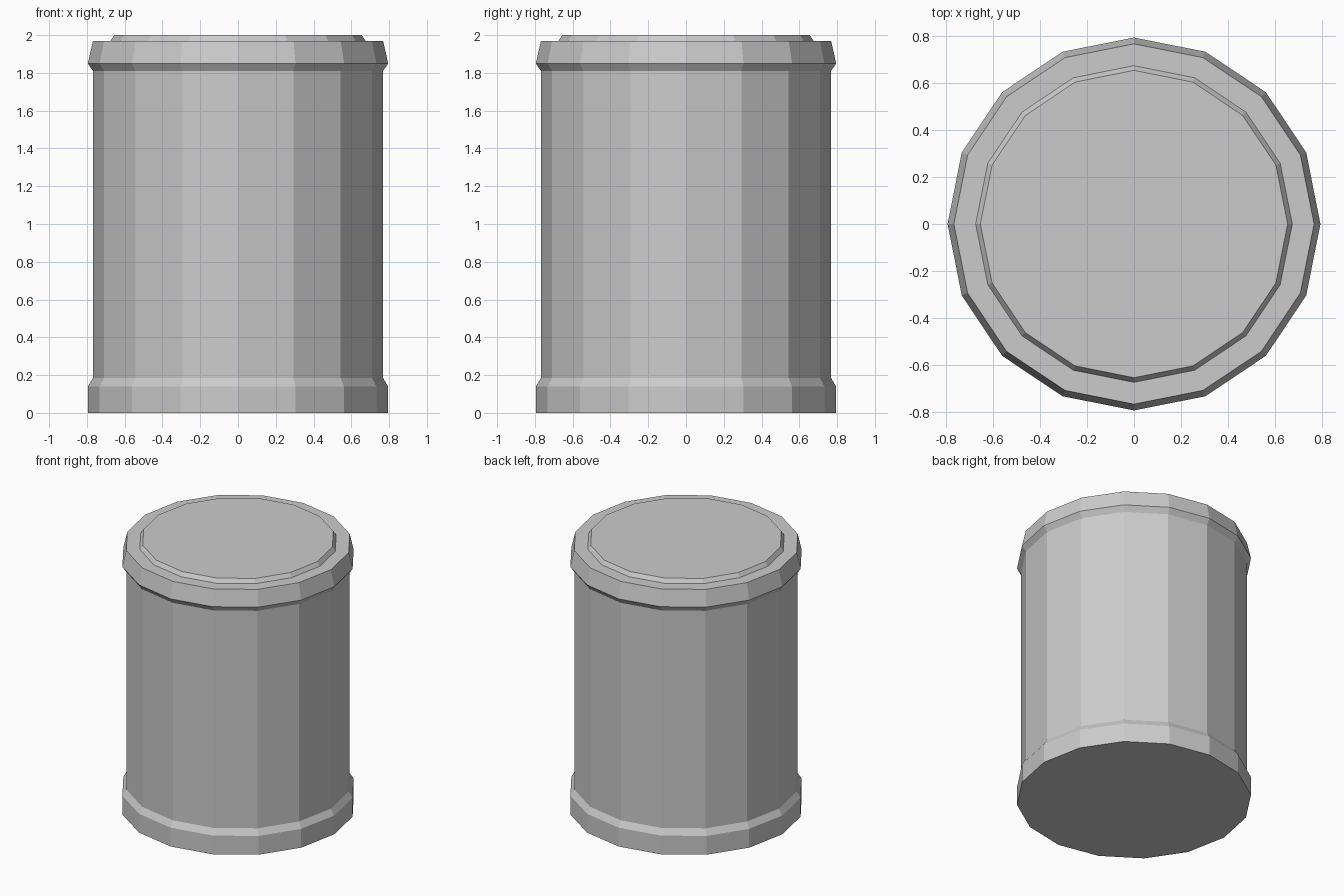
import bpy
import bmesh
from math import cos, sin, tau

SIDES = 16

cube = bpy.data.objects.get("Cube")
if cube:
    bpy.data.objects.remove(cube, do_unlink=True)

grey = bpy.data.materials.new("plain_grey")
colour = (0.6, 0.6, 0.6, 1)
grey.diffuse_color = colour
grey.use_nodes = True
grey.node_tree.nodes["Principled BSDF"].inputs["Base Color"].default_value = colour


def lathe(name, profile, cap_bottom=False, cap_top=False):
    """Faceted ring built from (radius, height) points, listed upwards."""
    bm = bmesh.new()
    rings = [[bm.verts.new((r * cos(tau * i / SIDES), r * sin(tau * i / SIDES), z))
              for i in range(SIDES)] for r, z in profile]
    for low, high in zip(rings, rings[1:]):
        for i in range(SIDES):
            j = (i + 1) % SIDES
            bm.faces.new((low[i], low[j], high[j], high[i]))
    if cap_bottom:
        bm.faces.new(rings[0][::-1])
    if cap_top:
        bm.faces.new(rings[-1])
    mesh = bpy.data.meshes.new(name)
    bm.to_mesh(mesh)
    bm.free()
    mesh.materials.append(grey)
    obj = bpy.data.objects.new(name, mesh)
    bpy.context.collection.objects.link(obj)
    return obj


# Foot band with a sloped upper edge, closed underneath
lathe("base_band", [(0.795, 0), (0.795, 0.14), (0.768, 0.185)], cap_bottom=True)

# Straight faceted wall
lathe("body", [(0.768, 0.185), (0.768, 1.81)])

# Flared lid rim with a flat top ledge
lathe("lid_rim", [(0.768, 1.81), (0.795, 1.85), (0.768, 1.97), (0.675, 1.97)])

# Slightly raised lid panel
lathe("lid_panel", [(0.675, 1.97), (0.655, 2.0)], cap_top=True)
